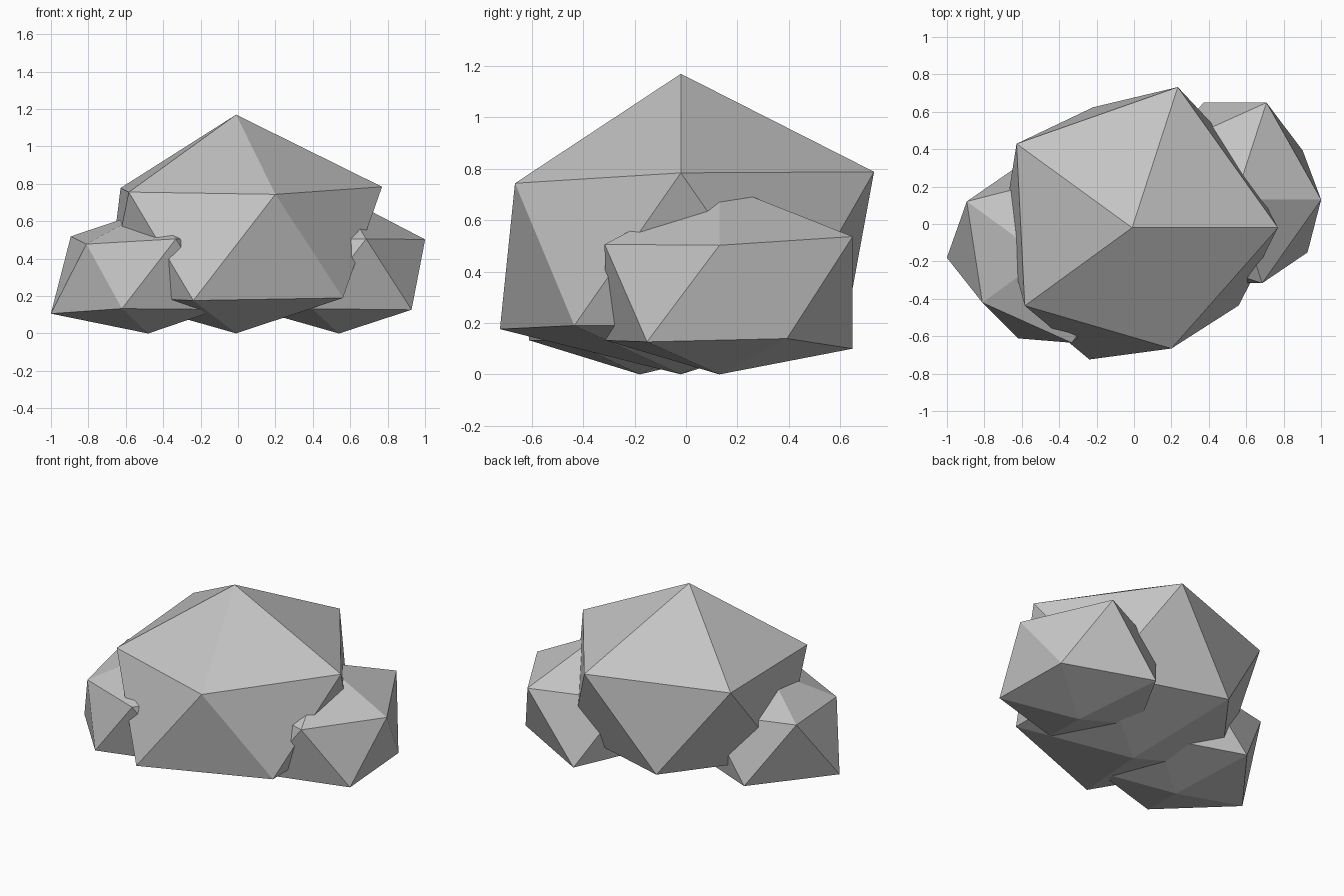
import bpy
import bmesh
from math import atan2, pi

cube = bpy.data.objects.get("Cube")
if cube:
    bpy.data.objects.remove(cube, do_unlink=True)

# One plain stone material
stone = bpy.data.materials.new("stone_grey")
stone.use_nodes = True
grey = (0.55, 0.55, 0.55, 1.0)
stone.diffuse_color = grey
stone.node_tree.nodes["Principled BSDF"].inputs["Base Color"].default_value = grey

FLATTEN = 0.8


def boulder(name, centre, bottom, lower, upper, top):
    """Faceted ball whose corners are pushed in or out by a radius each.
    Rings are listed counter-clockwise, starting from the +x direction."""
    bm = bmesh.new()
    bmesh.ops.create_icosphere(bm, subdivisions=1, radius=1.0)

    def ring(test):
        corners = [v for v in bm.verts if test(v.co.z)]
        return sorted(corners, key=lambda v: (atan2(v.co.y, v.co.x) + 0.01) % (2 * pi))

    order = (ring(lambda z: z < -0.9) + ring(lambda z: -0.9 < z < 0)
             + ring(lambda z: 0 < z < 0.9) + ring(lambda z: z > 0.9))
    for corner, radius in zip(order, [bottom, *lower, *upper, top]):
        corner.co *= radius
        corner.co.z *= FLATTEN

    mesh = bpy.data.meshes.new(name)
    bm.to_mesh(mesh)
    bm.free()
    mesh.materials.append(stone)
    rock = bpy.data.objects.new(name, mesh)
    rock.location = centre
    bpy.context.collection.objects.link(rock)
    return rock


# Large middle boulder
boulder("main_boulder", (-0.01, -0.02, 0.472), 0.59,
        lower=(0.78, 0.757, 0.77, 0.828, 0.789),
        upper=(0.872, 0.884, 0.854, 0.793, 0.759), top=0.872)

# Smaller boulders sunk into its sides
boulder("left_boulder", (0.54, 0.13, 0.318), 0.398,
        lower=(0.5, 0.61, 0.52, 0.52, 0.536),
        upper=(0.515, 0.61, 0.52, 0.52, 0.525), top=0.53)
boulder("right_boulder", (-0.48, -0.18, 0.314), 0.393,
        lower=(0.52, 0.563, 0.582, 0.507, 0.52),
        upper=(0.52, 0.52, 0.572, 0.457, 0.535), top=0.43)
